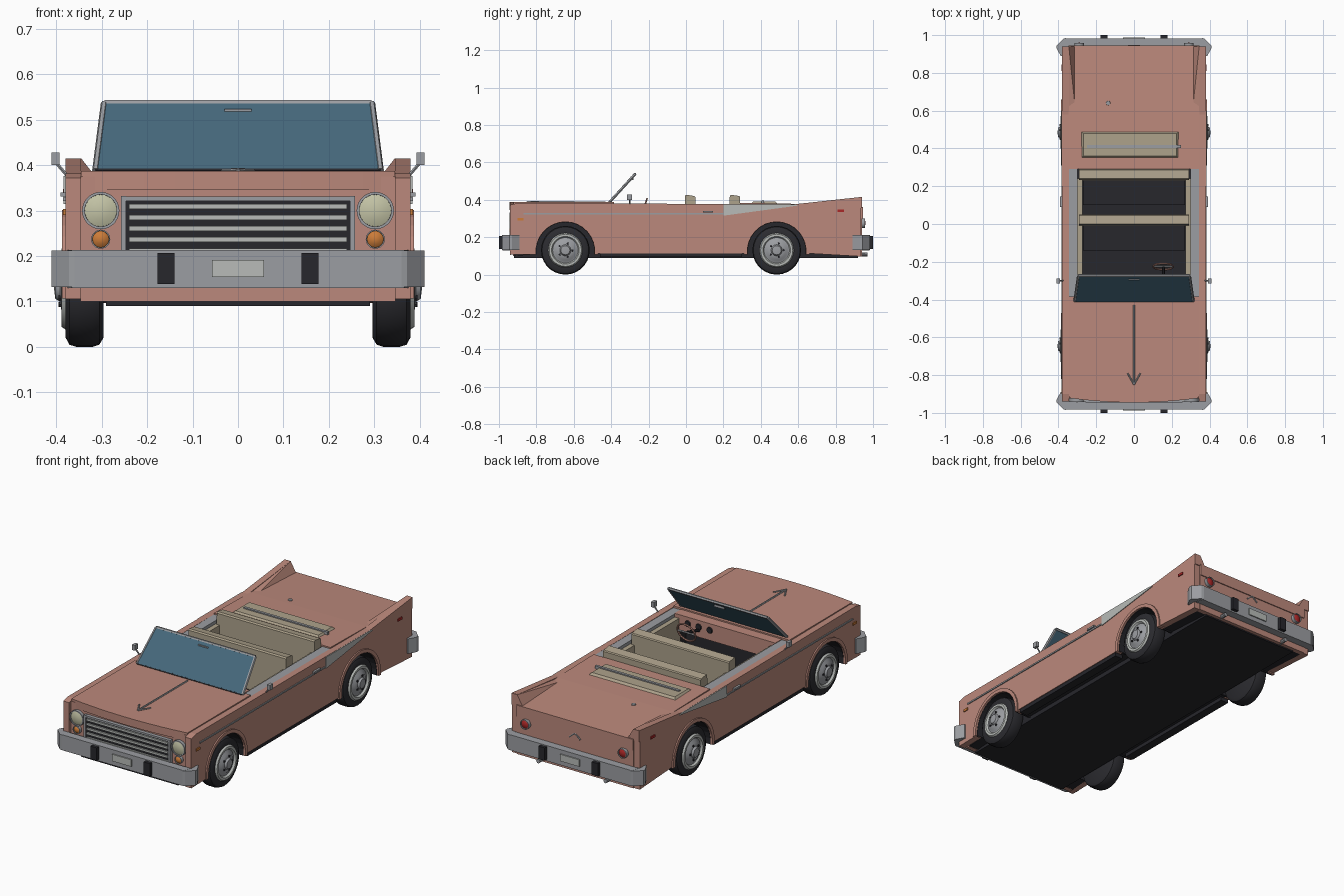
import bpy, bmesh
from math import sin, cos, pi, radians
from mathutils import Vector

if "Cube" in bpy.data.objects:
    bpy.data.objects.remove(bpy.data.objects["Cube"])

COL = dict(paint=(0.5, 0.25, 0.2), chrome=(0.33, 0.34, 0.36), pale=(0.48, 0.5, 0.48), dark=(0.02, 0.02, 0.025),
           tyre=(0.025, 0.025, 0.03), tan=(0.42, 0.36, 0.26), glass=(0.06, 0.14, 0.2), lamp=(0.55, 0.55, 0.38),
           orange=(0.6, 0.2, 0.04), red=(0.4, 0.02, 0.02))
MATS = {}
for k, c in COL.items():
    MATS[k] = bpy.data.materials.new(k)
    MATS[k].diffuse_color = (*c, 1)


def finish(name, bm, mat, mirror=False, smooth=False):
    bmesh.ops.remove_doubles(bm, verts=bm.verts, dist=1e-5)
    bmesh.ops.recalc_face_normals(bm, faces=bm.faces)
    me = bpy.data.meshes.new(name)
    bm.to_mesh(me)
    bm.free()
    me.materials.append(MATS[mat])
    ob = bpy.data.objects.new(name, me)
    bpy.context.collection.objects.link(ob)
    if smooth:
        bpy.ops.object.select_all(action='DESELECT')
        ob.select_set(True)
        bpy.context.view_layer.objects.active = ob
        bpy.ops.object.shade_smooth_by_angle(angle=radians(35))
    if mirror:
        ob.modifiers.new("mirror", 'MIRROR')
    return ob


def prism(name, pts, axis, a, b, mat, mirror=False):
    """Extrude a 2D outline along an axis from a to b."""
    put = {'x': lambda p, h: (h, p[0], p[1]), 'y': lambda p, h: (p[0], h, p[1]), 'z': lambda p, h: (p[0], p[1], h)}[axis]
    bm = bmesh.new()
    A = [bm.verts.new(put(p, a)) for p in pts]
    B = [bm.verts.new(put(p, b)) for p in pts]
    bm.faces.new(A)
    bm.faces.new(B)
    for i in range(len(pts)):
        j = (i + 1) % len(pts)
        bm.faces.new((A[i], A[j], B[j], B[i]))
    return finish(name, bm, mat, mirror)


def box(name, x, y, z, mat, mirror=False):
    return prism(name, [(x[0], y[0]), (x[1], y[0]), (x[1], y[1]), (x[0], y[1])], 'z', z[0], z[1], mat, mirror)


def hull(name, pts, mat, mirror=False):
    bm = bmesh.new()
    for p in pts:
        bm.verts.new(p)
    bmesh.ops.convex_hull(bm, input=bm.verts)
    return finish(name, bm, mat, mirror)


def lathe(name, prof, c, axis, mat, mirror=False, n=28):
    """Spin an (r, h) profile about the x, y or z axis through c."""
    put = {'x': lambda u, v, h: (h, u, v), 'y': lambda u, v, h: (u, h, v), 'z': lambda u, v, h: (u, v, h)}[axis]
    bm = bmesh.new()
    rings = [[bm.verts.new(Vector(c) + Vector(put(r * cos(2 * pi * i / n), r * sin(2 * pi * i / n), h)))
              for i in range(n)] for r, h in prof]
    for A, B in zip(rings, rings[1:]):
        for i in range(n):
            bm.faces.new((A[i], A[(i + 1) % n], B[(i + 1) % n], B[i]))
    return finish(name, bm, mat, mirror, True)


def disc(name, r, h, c, axis, mat, mirror=False, n=20):
    return lathe(name, [(0, 0), (r, 0), (r * 0.9, h), (0, h)], c, axis, mat, mirror, n)


def rod(name, p, q, r, mat, mirror=False, n=6):
    p, q = Vector(p), Vector(q)
    rot = (q - p).to_track_quat('Z', 'Y')
    ring = [rot @ Vector((r * cos(2 * pi * i / n), r * sin(2 * pi * i / n), 0)) for i in range(n)]
    return hull(name, [e + v for e in (p, q) for v in ring], mat, mirror)


AXLES = (-0.645, 0.485)
ZC = 0.125


def arc(c, r, a0, a1, n=16):
    return [(c + r * cos(radians(a0 + (a1 - a0) * i / n)), ZC + r * sin(radians(a0 + (a1 - a0) * i / n))) for i in range(n + 1)]


# Side bodywork with wheel arches and the dark inner structure
arches = arc(AXLES[0], 0.16, 186, -4) + arc(AXLES[1], 0.16, 184, -4)
prism("side_panel", [(-0.94, 0.106)] + arches + [(0.935, 0.097), (0.935, 0.415), (0.58, 0.376), (-0.9, 0.382), (-0.94, 0.372)],
      'x', 0.345, 0.38, 'paint', True)
prism("inner_side", [(-0.92, 0.1)] + arches + [(0.92, 0.098), (0.92, 0.33), (-0.92, 0.33)], 'x', 0.28, 0.346, 'dark', True)
box("floor_pan", (-0.29, 0.29), (-0.92, 0.92), (0.09, 0.14), 'dark')
box("engine_bay", (-0.29, 0.29), (-0.92, -0.4), (0.13, 0.35), 'dark')
box("boot_bay", (-0.29, 0.29), (0.285, 0.92), (0.13, 0.33), 'dark')
box("sill", (0.33, 0.376), (-0.46, 0.3), (0.094, 0.118), 'dark', True)
box("door_top", (0.298, 0.347), (-0.4, 0.29), (0.325, 0.377), 'chrome', True)
box("door_lining", (0.272, 0.3), (-0.34, 0.24), (0.19, 0.36), 'tan', True)

# Hood with bowed front edge, front and rear panels, boot deck
xs = [-0.345 + 0.069 * i for i in range(11)]
prism("hood", [(x, -0.945 + 0.2 * x * x) for x in xs] + [(0.345, -0.385), (-0.345, -0.385)], 'z', 0.345, 0.387, 'paint')
box("front_panel", (-0.346, 0.346), (-0.925, -0.9), (0.1, 0.375), 'paint')
prism("boot_deck", [(0.29, 0.3), (0.945, 0.3), (0.945, 0.362), (0.6, 0.378), (0.29, 0.384)], 'x', -0.346, 0.346, 'paint')
box("rear_panel", (-0.346, 0.346), (0.915, 0.94), (0.097, 0.35), 'paint')
hull("tail_fin", [(0.38, 0.58, 0.376), (0.31, 0.6, 0.37), (0.31, 0.94, 0.355), (0.345, 0.94, 0.415), (0.38, 0.94, 0.415),
                  (0.38, 0.94, 0.355)], 'paint', True)
box("dashboard", (-0.3, 0.3), (-0.4, -0.33), (0.29, 0.38), 'paint')
for x in (0.09, 0.155, 0.22):
    disc("gauge", 0.017, 0.006, (x, -0.33, 0.345), 'y', 'dark')

# Side trim
box("side_strip", (0.379, 0.385), (-0.87, 0.2), (0.321, 0.329), 'chrome', True)
prism("side_flash", [(0.2, 0.315), (0.6, 0.369), (0.58, 0.376), (0.2, 0.376)], 'x', 0.379, 0.384, 'pale', True)
box("door_handle", (0.379, 0.391), (0.09, 0.145), (0.331, 0.34), 'chrome', True)
box("rear_marker", (0.379, 0.385), (0.81, 0.845), (0.334, 0.347), 'red', True)
box("front_marker", (0.379, 0.385), (-0.9, -0.87), (0.29, 0.303), 'orange', True)

# Wheels and arch lips
for c in AXLES:
    prism("arch_lip", arc(c, 0.176, -6, 186) + arc(c, 0.157, 186, -6), 'x', 0.35, 0.387, 'paint', True)
    prism("wheel_well", arc(c, 0.165, -6, 186) + arc(c, 0.155, 186, -6), 'x', 0.28, 0.376, 'dark', True)
    o = (0, c, 0.13)
    lathe("tyre", [(0, 0.296), (0.11, 0.296), (0.125, 0.305), (0.13, 0.32), (0.13, 0.355), (0.125, 0.371),
                   (0.108, 0.38), (0.08, 0.378), (0, 0.37)], o, 'x', 'tyre', True)
    lathe("rim", [(0, 0.37), (0.09, 0.37), (0.09, 0.382), (0.083, 0.387), (0.074, 0.384), (0.068, 0.377), (0.058, 0.38),
                  (0.048, 0.389), (0.03, 0.392), (0.024, 0.402), (0, 0.405)], o, 'x', 'chrome', True)
    lathe("white_ring", [(0.068, 0.38), (0.074, 0.388), (0.086, 0.388), (0.092, 0.379)], o, 'x', 'pale', True)
    for i in range(5):
        a = 2 * pi * i / 5
        disc("wheel_nut", 0.006, 0.006, (0.389, c + 0.038 * cos(a), 0.13 + 0.038 * sin(a)), 'x', 'dark', True, 8)

# Bumpers, overriders and plates, front and rear
for s, end in ((-1, "front"), (1, "rear")):
    def ys(a, b):
        return sorted((s * a, s * b))
    prism(end + "_bumper", [(-0.365, s * 0.982), (0.365, s * 0.982), (0.375, s * 0.94), (-0.375, s * 0.94)], 'z', 0.13, 0.213, 'chrome')
    prism(end + "_bumper_corner", [(0.36, s * 0.985), (0.372, s * 0.982), (0.41, s * 0.945), (0.41, s * 0.93), (0.388, s * 0.89),
                                   (0.36, s * 0.89)], 'z', 0.132, 0.212, 'chrome', True)
    box(end + "_overrider", (0.14, 0.177), ys(0.97, 1.0), (0.138, 0.207), 'dark', True)
    box(end + "_plate", (-0.057, 0.057), ys(0.97, 0.988), (0.154, 0.191), 'pale')

# Grille
box("grille_back", (-0.25, 0.25), (-0.934, -0.91), (0.2, 0.325), 'dark')
for i in range(5):
    box("grille_bar", (-0.24, 0.24), (-0.942, -0.93), (0.206 + 0.0245 * i, 0.217 + 0.0245 * i), 'pale')
box("grille_side", (0.246, 0.257), (-0.944, -0.91), (0.2, 0.332), 'chrome', True)
box("grille_top", (-0.257, 0.257), (-0.944, -0.91), (0.321, 0.331), 'chrome')

# Lamps and exhausts
ring = [(1, 0), (1, 1), (0.86, 1), (0.84, 0)]
for name, x, y, z, r, s, m in (("headlight", 0.302, -0.922, 0.3, 0.041, -1, 'lamp'), ("indicator", 0.302, -0.922, 0.237, 0.021, -1, 'orange'),
                               ("tail_light", 0.29, 0.938, 0.275, 0.026, 1, 'red')):
    lathe(name + "_ring", [(r * a, s * 0.02 * h) for a, h in ring], (x, y, z), 'y', 'chrome', True)
    lathe(name, [(r * 0.9, 0), (r * 0.87, s * 0.014), (r * 0.5, s * 0.02), (0, s * 0.022)], (x, y, z), 'y', m, True)
rod("exhaust", (0.2, 0.85, 0.105), (0.2, 0.97, 0.108), 0.011, 'chrome', True, 10)

# Windshield
d = Vector((0, -0.004, 0.004))
bl, tl = Vector((0.313, -0.408, 0.388)), Vector((0.294, -0.273, 0.536))
flip = Vector((-1, 1, 1))
hull("windshield_glass", [p + k * d for p in (bl, tl, bl * flip, tl * flip) for k in (-1, 1)], 'glass')
rod("windshield_post", bl, tl, 0.008, 'chrome', True)
rod("windshield_top", tl * flip, tl, 0.008, 'chrome')
rod("windshield_base", bl * flip, bl, 0.006, 'dark')
box("inside_mirror", (-0.03, 0.03), (-0.297, -0.28), (0.507, 0.524), 'chrome')
rod("inside_mirror_stem", (0, -0.288, 0.52), (0, -0.275, 0.535), 0.004, 'chrome')
rod("door_mirror_arm", (0.37, -0.3, 0.37), (0.4, -0.3, 0.405), 0.004, 'chrome', True)
box("door_mirror", (0.393, 0.41), (-0.315, -0.288), (0.4, 0.428), 'chrome', True)

# Seats
for y, n in ((0.0, "front"), (0.24, "rear")):
    prism(n + "_seat_back", [(y - 0.01, 0.15), (y + 0.048, 0.15), (y + 0.05, 0.415), (y + 0.045, 0.42), (y, 0.427), (y - 0.006, 0.42)],
          'x', -0.29, 0.29, 'tan')
    box(n + "_seat_base", (-0.27, 0.27), (y - 0.14, y), (0.13, 0.2), 'dark')

# Steering wheel
bpy.ops.mesh.primitive_torus_add(location=(0.155, -0.225, 0.355), rotation=(radians(72), 0, 0), major_radius=0.053,
                                 minor_radius=0.005, major_segments=24, minor_segments=6)
bpy.context.object.name = "steering_wheel"
bpy.context.object.data.materials.append(MATS['paint'])
rod("steering_column", (0.155, -0.225, 0.355), (0.155, -0.34, 0.325), 0.008, 'dark')
rod("steering_spoke", (0.104, -0.225, 0.355), (0.206, -0.225, 0.355), 0.005, 'chrome')

# Folded top cover, bar, boot button and ornaments
hull("folded_top", [(x, y, 0.378) for x in (-0.28, 0.237) for y in (0.347, 0.49)] +
     [(x, y, 0.391) for x in (-0.268, 0.225) for y in (0.36, 0.478)], 'tan')
box("top_bar", (-0.25, 0.25), (0.403, 0.417), (0.38, 0.397), 'chrome')
disc("boot_button", 0.012, 0.006, (-0.137, 0.64, 0.374), 'z', 'chrome')
rod("hood_spear", (0, -0.85, 0.389), (0, -0.43, 0.387), 0.005, 'chrome')
rod("hood_arrow", (0, -0.85, 0.389), (0.034, -0.79, 0.388), 0.004, 'chrome', True)
rod("rear_chevron", (0, 0.943, 0.302), (0.032, 0.943, 0.275), 0.004, 'chrome', True)

for m in bpy.data.materials:
    if m.users and not m.is_grease_pencil:
        m.use_nodes = True
        m.node_tree.nodes["Principled BSDF"].inputs["Base Color"].default_value = m.diffuse_color
